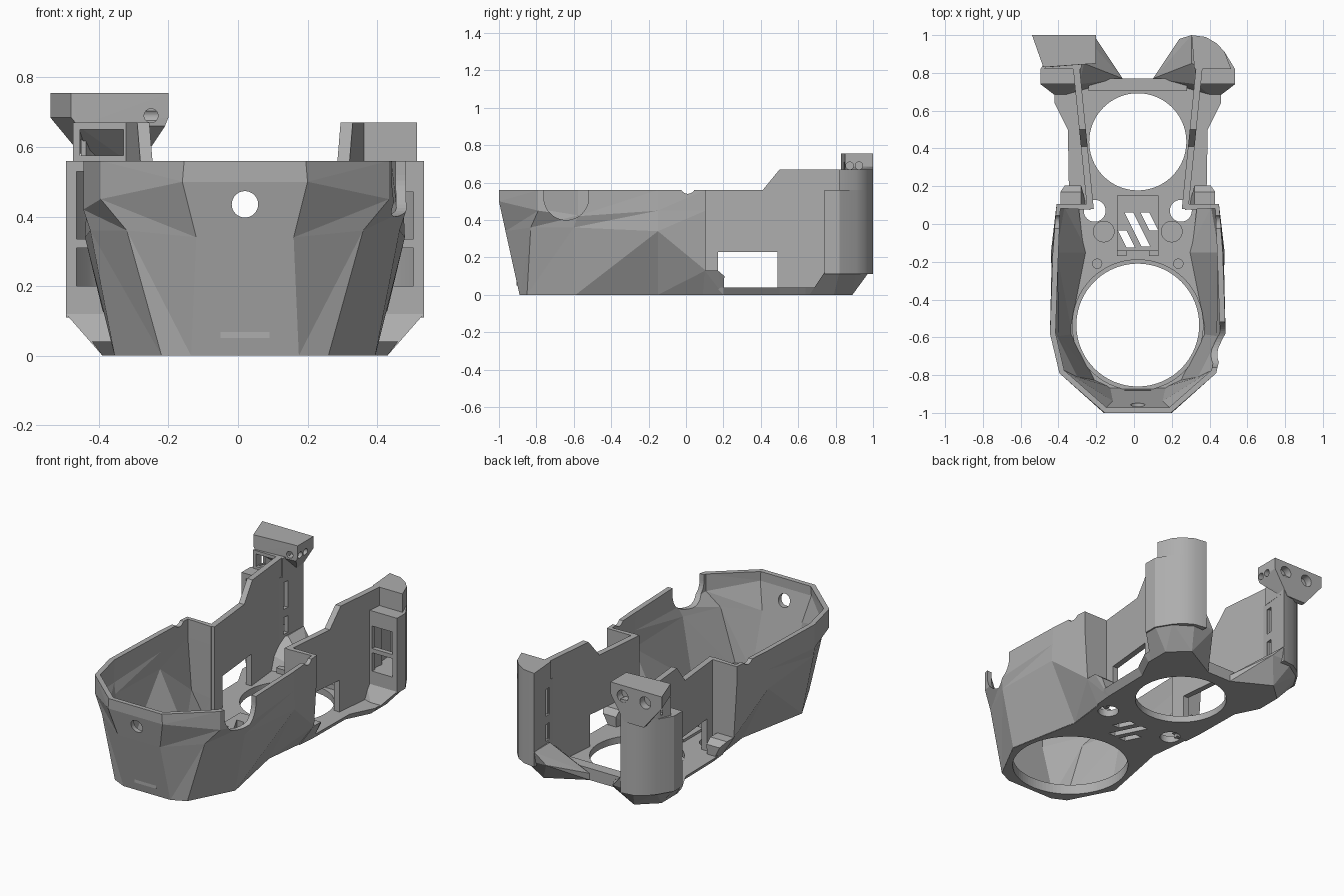
import bpy, bmesh, math
from mathutils import Matrix, Vector

if "Cube" in bpy.data.objects:
    bpy.data.objects.remove(bpy.data.objects["Cube"], do_unlink=True)

AXIS = 0.02  # x of the symmetry plane

grey = bpy.data.materials.new("plain_grey")
grey.use_nodes = True
grey.diffuse_color = (0.42, 0.42, 0.42, 1)
grey.node_tree.nodes["Principled BSDF"].inputs["Base Color"].default_value = (0.42, 0.42, 0.42, 1)


def finish(name, bm, recalc=True):
    if recalc:
        bmesh.ops.recalc_face_normals(bm, faces=bm.faces[:])
    me = bpy.data.meshes.new(name)
    bm.to_mesh(me)
    bm.free()
    me.materials.append(grey)
    ob = bpy.data.objects.new(name, me)
    bpy.context.scene.collection.objects.link(ob)
    return ob


def prism(name, low, z0, z1, high=None):
    """Closed solid between two matching outlines."""
    bm = bmesh.new()
    a = [bm.verts.new((x, y, z0)) for x, y in low]
    b = [bm.verts.new((x, y, z1)) for x, y in (high or low)]
    bm.faces.new(a)
    bm.faces.new(b)
    for i in range(len(a)):
        j = (i + 1) % len(a)
        bm.faces.new((a[i], a[j], b[j], b[i]))
    return finish(name, bm)


def hull(name, pts):
    bm = bmesh.new()
    for p in pts:
        bm.verts.new(p)
    out = bmesh.ops.convex_hull(bm, input=bm.verts[:])
    spare = {g for g in out["geom_interior"] + out["geom_unused"] if isinstance(g, bmesh.types.BMVert)}
    bmesh.ops.delete(bm, geom=list(spare), context='VERTS')
    bmesh.ops.dissolve_limit(bm, angle_limit=0.01, verts=bm.verts[:], edges=bm.edges[:])
    return finish(name, bm)


def box(name, x0, x1, y0, y1, z0, z1):
    x0, x1 = min(x0, x1), max(x0, x1)
    return prism(name, [(x0, y0), (x1, y0), (x1, y1), (x0, y1)], z0, z1)


def cyl(name, centre, r, depth, axis='Z', seg=48):
    bm = bmesh.new()
    rot = {'X': Matrix.Rotation(math.pi / 2, 4, 'Y'),
           'Y': Matrix.Rotation(math.pi / 2, 4, 'X'), 'Z': Matrix()}[axis]
    bmesh.ops.create_cone(bm, cap_ends=True, segments=seg, radius1=r, radius2=r,
                          depth=depth, matrix=Matrix.Translation(centre) @ rot)
    return finish(name, bm)


def bake(ob):
    dg = bpy.context.evaluated_depsgraph_get()
    me = bpy.data.meshes.new_from_object(ob.evaluated_get(dg))
    ob.modifiers.clear()
    ob.data = me


def cut(ob, cutters):
    for c in cutters:
        m = ob.modifiers.new("cut", 'BOOLEAN')
        m.operation, m.solver, m.object = 'DIFFERENCE', 'EXACT', c
    bake(ob)
    for c in cutters:
        bpy.data.objects.remove(c, do_unlink=True)


def mirrored(half):
    """Full outline from its right half, left side first."""
    return [(AXIS - h, y) for h, y in reversed(half)] + [(AXIS + h, y) for h, y in half]


# Faceted front tub: rings of (half width, y, z), front centre to rear corner
rings = [
    [(.155, -.89, 0), (.24, -.85, 0), (.375, -.59, 0), (.29, -.15, 0), (.32, .105, 0), (.25, .105, 0)],
    [(.14, -.965, .34), (.34, -.83, .36), (.445, -.6, .36), (.46, -.15, .34), (.41, .105, .13), (.25, .105, .13)],
    [(.18, -1, .5), (.415, -.79, .45), (.465, -.58, .42), (.455, -.15, .45), (.43, .105, .45), (.25, .105, .45)],
    [(.175, -1, .56), (.415, -.79, .56), (.465, -.58, .56), (.45, -.15, .56), (.43, .105, .56), (.25, .105, .56)],
]
bm = bmesh.new()
rows = [[bm.verts.new((AXIS - h, y, z)) for h, y, z in reversed(r)] +
        [bm.verts.new((AXIS + h, y, z)) for h, y, z in r] for r in rings]
for a, b in zip(rows, rows[1:]):
    n = len(a)
    for i in range(n - 1):
        if i < n // 2 - 1:
            tris = (a[i], a[i + 1], b[i]), (a[i + 1], b[i + 1], b[i])
        else:
            tris = (a[i], a[i + 1], b[i + 1]), (a[i], b[i + 1], b[i])
        for t in tris:
            bm.faces.new(t)
bmesh.ops.dissolve_limit(bm, angle_limit=0.01, verts=bm.verts[:], edges=bm.edges[:])
tub = finish("front_tub", bm, recalc=False)
solid = tub.modifiers.new("wall", 'SOLIDIFY')
solid.thickness, solid.offset = 0.03, -1
bake(tub)
cut(tub, [cyl("c", (AXIS, -.95, .435), .038, .3, 'Y'),
          cyl("c", (.5, -.64, .52), .12, .3, 'X'),
          box("c", .35, .65, -.76, -.52, .52, .7),
          cyl("c", (AXIS, .01, .58), .04, 2, 'X')])

# Floor plate with round openings, screw holes and slanted vents
half = [(.155, -.885), (.24, -.845), (.37, -.59), (.285, -.15), (.315, .1), (.335, .2), (.34, .5),
        (.41, .64), (.41, .78), (.30, .89), (.08, .77)]
flare = [(h + (.03 if .15 < y < .8 and h > .2 else 0), y) for h, y in half]
floor = prism("floor_plate", mirrored(half), 0, .04, mirrored(flare))
pad = box("centre_pad", AXIS - .11, AXIS + .11, -.14, .15, .035, .055)


def vents():
    out = []
    for x, y0, y1 in ((-.05, .06, -.12), (.035, .06, -.035), (-.085, -.035, -.125)):
        s = (y0 - y1) / 2
        out.append(prism("c", [(x, y0), (x + .046, y0), (x + .046 + s, y1), (x + s, y1)], -.1, .2))
    return out


cut(pad, vents())
cut(floor, vents() + [cyl("c", (AXIS, -.535, 0), .325, .3, seg=96),
                      cyl("c", (AXIS, .435, 0), .257, .3, seg=96)] +
    [cyl("c", (AXIS + s * .228, .07, 0), .058, .3) for s in (-1, 1)])

# Raised lip around the front opening, rear rib and front tab
lip = cyl("front_opening_lip", (AXIS, -.535, .045), .348, .03, seg=96)
cut(lip, [cyl("c", (AXIS, -.535, .05), .325, .3, seg=96)])
box("rear_rib", AXIS - .26, AXIS + .26, .705, .77, .03, .07)
box("front_tab", AXIS - .07, AXIS + .07, -.905, -.88, .05, .09)

for s, side in ((1, "left"), (-1, "right")):
    X = lambda h: AXIS + s * h
    P = lambda pts: [(X(h), y) for h, y in pts]

    # Floor bosses and clips
    cyl(side + "_large_boss", (X(.18), -.04, .045), .057, .03)
    cyl(side + "_small_boss", (X(.215), -.21, .045), .027, .03)
    box(side + "_clip", X(.06), X(.11), -.17, -.14, .03, .08)

    # Rear side wall: leaning plan, stepped side profile, low opening
    profile = [(.08, .56), (.41, .56), (.5, .67), (.84, .67), (.84, .02), (.49, .02),
               (.49, .23), (.17, .23), (.17, .02), (.08, .02)]
    bm = bmesh.new()
    sheets = [[bm.verts.new((X(.235 + .1 * (y - .1) + t), y, z)) for y, z in profile] for t in (0, .035)]
    for sh in sheets:
        bm.faces.new(sh)
    for i in range(len(profile)):
        j = (i + 1) % len(profile)
        bm.faces.new((sheets[0][i], sheets[0][j], sheets[1][j], sheets[1][i]))
    finish(side + "_rear_wall", bm)

    # Step behind the tub
    hull(side + "_step", [(X(h), y, z) for h, y, z in (
        (.27, .09, 0), (.325, .09, 0), (.335, .2, 0), (.3, .2, 0), (.41, .1, .13), (.3, .1, .13),
        (.41, .17, .13), (.3, .17, .13), (.385, .205, .1), (.3, .205, .1))])

    # Faceted foot under the corner column
    hull(side + "_foot", [(X(h), y, z) for h, y, z in (
        (.08, .77, 0), (.30, .89, 0), (.41, .79, 0), (.41, .66, 0), (.28, .74, 0), (.08, .77, .04),
        (.515, .74, .12), (.515, .82, .12), (.46, .91, .12), (.36, .985, .13), (.22, .98, .13),
        (.285, 1, .2), (.285, .85, .2), (.31, .74, .12))])

    # Hollow corner column with windows in front and slots inside
    curve = [(.46, .91), (.42, .955), (.36, .99), (.285, 1)]
    lower = P([(.31, .74), (.515, .74), (.515, .82)] + curve)
    upper = P([(.30, .82), (.495, .82)] + curve)
    for name, plan, z0, z1, c0, c1 in (("column", lower, .11, .56, .2, .54),
                                       ("column_top", upper, .555, .67, .57, .655)):
        col = prism(side + "_" + name, plan, z0, z1)
        mid = sum((Vector(p) for p in plan), Vector((0, 0))) / len(plan)
        inner = [tuple(mid + (Vector(p) - mid) * .8) for p in plan]
        cuts = [prism("c", inner, c0, c1)]
        if name == "column":
            cuts += [box("c", X(.35), X(.485), .70, .82, a, b) for a, b in ((.2, .31), (.335, .47 if s > 0 else .53))]
            cuts += [box("c", X(.2), X(.36), .83, .87, a, b) for a, b in ((.21, .31), (.36, .52))]
        elif s < 0:
            cuts.append(box("c", X(.35), X(.475), .78, .88, .575, .65))
        cut(col, cuts)
        bpy.ops.object.select_all(action='DESELECT')
        col.select_set(True)
        bpy.context.view_layer.objects.active = col
        bpy.ops.object.shade_smooth_by_angle(angle=math.radians(28))

# Flared mounting head on the right column
head = hull("mounting_head", [(x, y, z) for z in (.685, .755) for x, y in (
    (-.54, 1), (-.2, 1), (-.2, .85), (-.48, .83), (-.5, .9))] + [
    (-.42, 1, .54), (-.29, 1, .54), (-.42, .97, .54), (-.29, .97, .54), (-.46, .83, .66), (-.21, .85, .66)])
cut(head, [cyl("c", (x, 1, .69), .036, .09, 'Y') for x in (-.28, -.43)] +
    [cyl("c", (-.2, y, .69), .02, .14, 'X') for y in (.875, .925)] +
    [cyl("c", (-.25, .86, .69), .02, .16, 'Y')])
